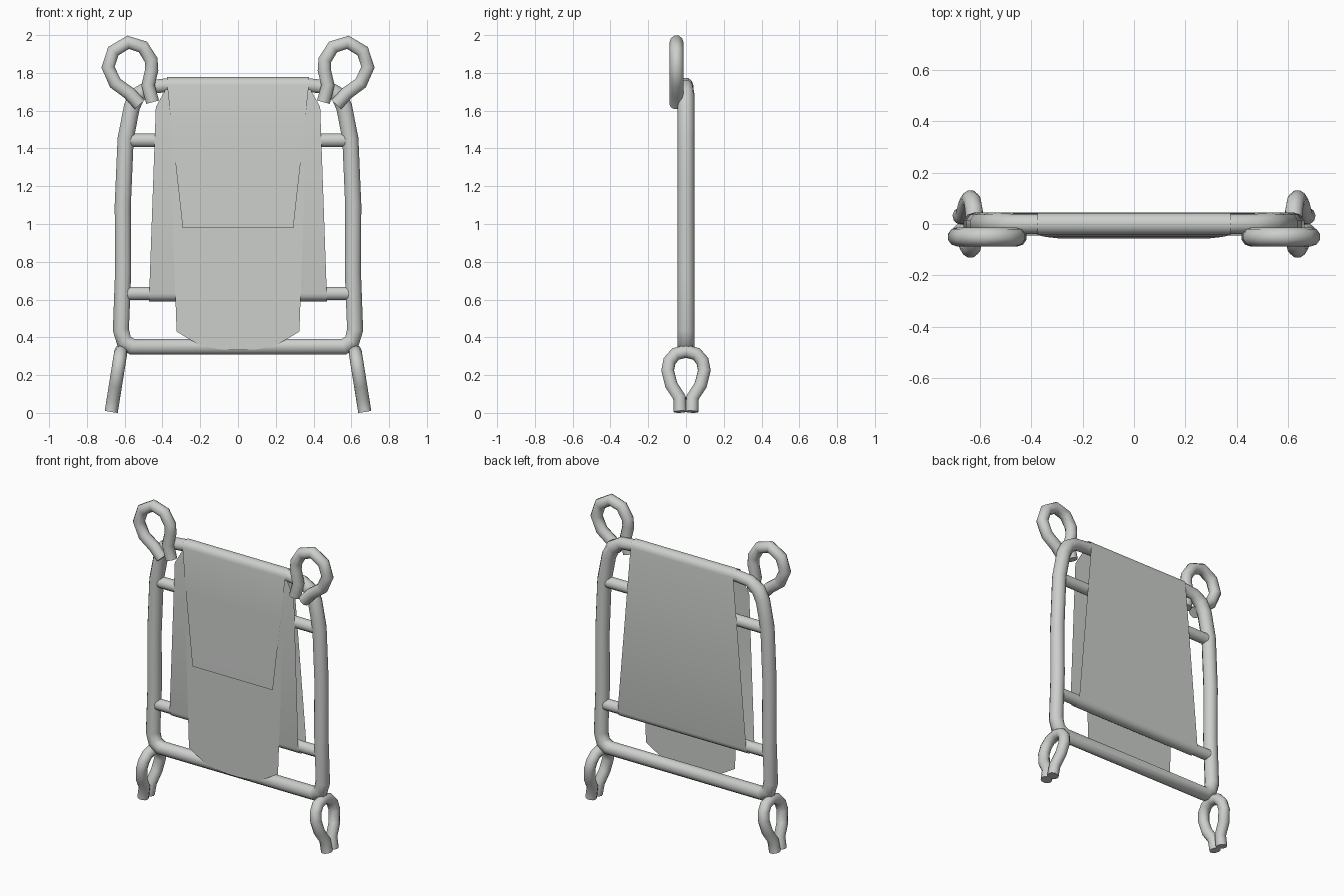
import bpy
import bmesh
from math import sin, cos, pi

cube = bpy.data.objects.get("Cube")
if cube:
    bpy.data.objects.remove(cube, do_unlink=True)

# One plain grey for metal and cloth
grey = bpy.data.materials.new("plain_grey")
grey.use_nodes = True
colour = (0.60, 0.62, 0.60, 1)
grey.diffuse_color = colour
grey.node_tree.nodes["Principled BSDF"].inputs["Base Color"].default_value = colour


def activate(obj):
    bpy.ops.object.select_all(action='DESELECT')
    obj.select_set(True)
    bpy.context.view_layer.objects.active = obj


def tube(name, points, radius, closed=False):
    """Round tube along a polyline of (x, y, z[, radius factor])."""
    curve = bpy.data.curves.new(name, 'CURVE')
    curve.dimensions = '3D'
    curve.bevel_depth = radius
    curve.bevel_resolution = 3
    curve.use_fill_caps = True
    spline = curve.splines.new('POLY')
    spline.points.add(len(points) - 1)
    for target, p in zip(spline.points, points):
        target.co = (p[0], p[1], p[2], 1)
        target.radius = p[3] if len(p) > 3 else 1
    spline.use_cyclic_u = closed
    obj = bpy.data.objects.new(name, curve)
    bpy.context.collection.objects.link(obj)
    obj.data.materials.append(grey)
    activate(obj)
    bpy.ops.object.convert(target='MESH')
    bpy.ops.object.shade_smooth_by_angle(angle=pi / 3)


def sheet(name, rows):
    """Cloth strip through rows of (half width, y, z)."""
    bm = bmesh.new()
    pairs = [(bm.verts.new((-w, y, z)), bm.verts.new((w, y, z))) for w, y, z in rows]
    for (a, b), (c, d) in zip(pairs, pairs[1:]):
        bm.faces.new((a, b, d, c))
    mesh = bpy.data.meshes.new(name)
    bm.to_mesh(mesh)
    bm.free()
    mesh.materials.append(grey)
    obj = bpy.data.objects.new(name, mesh)
    bpy.context.collection.objects.link(obj)
    activate(obj)
    bpy.ops.object.shade_smooth_by_angle(angle=pi / 6)


def arc(width, z, radius, start, end, steps=8):
    """Rows wrapping round a bar, angles measured from +y."""
    angles = [start + (end - start) * i / steps for i in range(steps + 1)]
    return [(width, radius * cos(a), z + radius * sin(a)) for a in angles]


# Rounded outer frame: right half mirrored into a closed loop
half = [(0.56, 0.35), (0.603, 0.378), (0.62, 0.44), (0.608, 0.75), (0.61, 1.1),
        (0.595, 1.45), (0.562, 1.62), (0.53, 1.685), (0.47, 1.725), (0.37, 1.735)]
loop = [(x, 0, z, 0.86 if z > 1.7 else 1) for x, z in half]
loop += [(-x, y, z, r) for x, y, z, r in reversed(loop)]
tube("outer_frame", loop, 0.045, closed=True)

# Cross bars
for name, z in (("upper_cross_bar", 1.443), ("lower_cross_bar", 0.632)):
    tube(name, [(-0.59, 0, z), (0.59, 0, z)], 0.037)

# Upper eye loops lie flat in front of the frame, lower ones stand crosswise
upper = [(0.52, 1.632), (0.577, 1.693), (0.65, 1.746), (0.688, 1.83), (0.66, 1.915),
         (0.582, 1.962), (0.503, 1.937), (0.46, 1.868), (0.457, 1.815),
         (0.476, 1.735), (0.452, 1.645)]
lower = [(0.031, 0.006), (0.034, 0.08), (0.078, 0.148), (0.097, 0.225),
         (0.087, 0.275), (0.055, 0.312), (0, 0.326)]
lower += [(-y, z) for y, z in reversed(lower[:-1])]
for side, s in (("left", 1), ("right", -1)):
    tube(side + "_upper_loop", [(s * x, -0.05, z) for x, z in upper], 0.037)
    tube(side + "_lower_loop",
         [(s * (0.672 - 0.16 * z), y, z) for y, z in lower], 0.035)

# Main cloth: up the front, under the lower bar, up the back, over the top
front = [(0.37, -0.03, 1.735), (0.435, -0.038, 1.62)]
under = arc(0.47, 0.632, 0.042, pi, 2 * pi)
over = arc(0.375, 1.735, 0.043, 0, pi)
overlay = [(0.345, -0.05, 1.45), (0.293, -0.056, 0.98)]
sheet("main_cloth", front + under + over + overlay)

# Long hanging flap with a rounded lower end
sheet("hanging_flap", [(0.365, -0.042, 1.72), (0.345, -0.045, 1.0), (0.325, -0.047, 0.43),
                       (0.21, -0.047, 0.362), (0.11, -0.047, 0.338), (0.03, -0.047, 0.333)])
